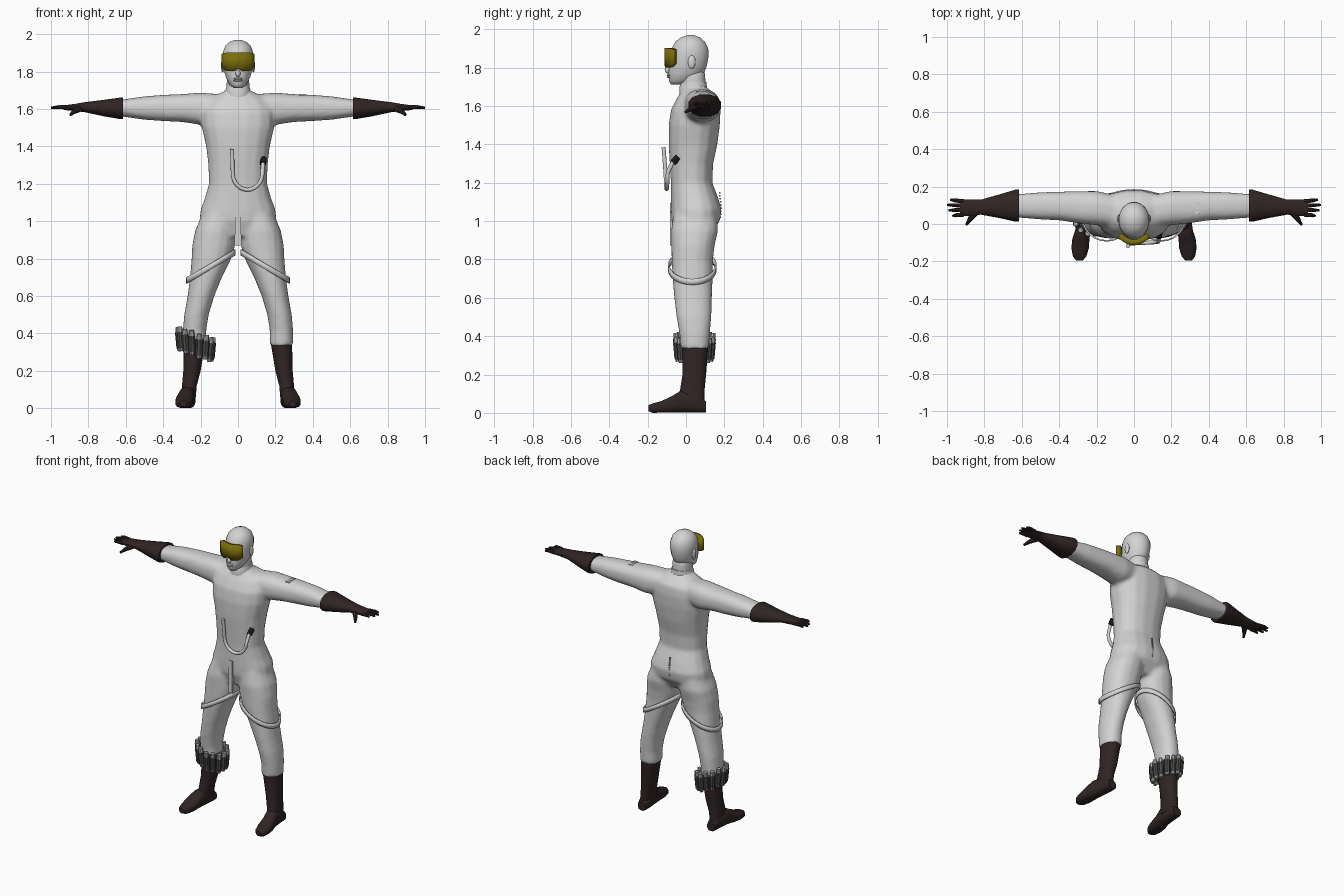
import bpy, bmesh, math
from mathutils import Vector, Matrix

if "Cube" in bpy.data.objects:
    bpy.data.objects.remove(bpy.data.objects["Cube"])


def material(name, r, g, b):
    m = bpy.data.materials.new(name)
    m.use_nodes = True
    m.diffuse_color = (r, g, b, 1)
    m.node_tree.nodes["Principled BSDF"].inputs["Base Color"].default_value = (r, g, b, 1)
    return m


SUIT = material("pale suit grey", .65, .65, .65)
LEATHER = material("dark brown leather", .03, .018, .018)
LENS = material("olive yellow lens", .2, .155, .003)
CANISTER = material("dark canister grey", .07, .07, .065)
CAP = material("cap grey", .4, .4, .4)
RUBBER = material("black rubber", .01, .01, .01)


def finish(name, bm, mat, angle=40):
    """Turn a bmesh into a smooth shaded object with sharp edges kept."""
    bmesh.ops.recalc_face_normals(bm, faces=bm.faces)
    mesh = bpy.data.meshes.new(name)
    bm.to_mesh(mesh)
    bm.free()
    mesh.materials.append(mat)
    mesh.shade_smooth()
    mesh.set_sharp_from_angle(angle=math.radians(angle))
    obj = bpy.data.objects.new(name, mesh)
    bpy.context.scene.collection.objects.link(obj)
    return obj


def loft(bm, axis, rings, side=1, n=16, power=.9):
    """Skin oval rings (station, centre, half width, low, high) along an axis."""
    def soft(v):
        return math.copysign(abs(v) ** power, v)
    loops = []
    for t, c, w, lo, hi in rings:
        loop = []
        for i in range(n):
            a = math.tau * (i + .5) / n
            u = c + w * soft(math.cos(a))
            v = (lo + hi) / 2 + (hi - lo) / 2 * soft(math.sin(a))
            x, y, z = {"x": (t, u, v), "y": (u, t, v), "z": (u, v, t)}[axis]
            loop.append(bm.verts.new((x * side, y, z)))
        loops.append(loop)
    for a, b in zip(loops, loops[1:]):
        for i in range(n):
            j = (i + 1) % n
            bm.faces.new((a[i], a[j], b[j], b[i]))
    bm.faces.new(loops[0])
    bm.faces.new(loops[-1])


def rod(bm, a, b, r1, r2, n=8):
    """Tapered cylinder between two points."""
    a, b = Vector(a), Vector(b)
    turn = (b - a).to_track_quat("Z", "Y").to_matrix().to_4x4()
    bmesh.ops.create_cone(bm, cap_ends=True, segments=n, radius1=r1, radius2=r2,
                          depth=(b - a).length,
                          matrix=Matrix.Translation((a + b) / 2) @ turn)


def ball(bm, centre, size):
    m = Matrix.Translation(centre) @ Matrix.Diagonal((*size, 1))
    bmesh.ops.create_uvsphere(bm, u_segments=12, v_segments=8, radius=1, matrix=m)


def box(name, centre, size, mat):
    bm = bmesh.new()
    m = Matrix.Translation(centre) @ Matrix.Diagonal((*size, 1))
    bmesh.ops.create_cube(bm, size=1, matrix=m)
    return finish(name, bm, mat)


# Suit: torso, neck, arms and legs fused into one skin
TORSO = [(.92, 0, .14, -.05, .12), (1, 0, .208, -.077, .178), (1.06, 0, .203, -.08, .188),
         (1.12, 0, .18, -.08, .17), (1.2, 0, .157, -.08, .138), (1.3, 0, .16, -.086, .143),
         (1.4, 0, .172, -.092, .165), (1.5, 0, .195, -.092, .178), (1.58, 0, .2, -.08, .182),
         (1.64, 0, .175, -.05, .175), (1.675, 0, .12, -.025, .14), (1.7, 0, .06, -.01, .1)]
LEG = [(1.08, .09, .085, -.06, .16), (.95, .12, .11, -.079, .168), (.87, .13, .116, -.077, .15),
       (.8, .142, .107, -.076, .142), (.7, .171, .086, -.071, .14), (.6, .198, .072, -.062, .136),
       (.5, .222, .066, -.05, .133), (.42, .232, .063, -.036, .126), (.335, .232, .064, -.027, .12)]
ARM = [(.1, .07, .085, 1.53, 1.68), (.2, .085, .092, 1.515, 1.688), (.3, .09, .086, 1.53, 1.68),
       (.4, .096, .077, 1.535, 1.676), (.5, .097, .073, 1.542, 1.668), (.66, .097, .06, 1.565, 1.645)]
bm = bmesh.new()
loft(bm, "z", TORSO, power=.85)
loft(bm, "z", [(1.6, 0, .066, -.03, .11), (1.78, 0, .06, -.03, .1)])
for s in (1, -1):
    loft(bm, "z", LEG, s)
    loft(bm, "x", ARM, s, power=.8)
suit = finish("suit", bm, SUIT)
fuse = suit.modifiers.new("fuse", "REMESH")
fuse.mode = "VOXEL"
fuse.voxel_size = .012
fuse.use_smooth_shade = True
relax = suit.modifiers.new("relax", "SMOOTH")
relax.factor = .5
relax.iterations = 4

# Collar
bm = bmesh.new()
loft(bm, "z", [(1.665, 0, .07, -.036, .114), (1.7, 0, .067, -.036, .11), (1.725, 0, .062, -.025, .108)])
finish("collar", bm, SUIT)

# Head with nose, lips and ears
HEAD = [(1.712, 0, .022, -.078, -.02), (1.73, 0, .046, -.09, .05), (1.77, 0, .066, -.092, .095),
        (1.81, 0, .077, -.088, .11), (1.86, 0, .083, -.08, .119), (1.9, 0, .082, -.076, .117),
        (1.935, 0, .07, -.057, .1), (1.958, 0, .046, -.027, .073), (1.97, 0, .015, .01, .04)]
bm = bmesh.new()
loft(bm, "z", HEAD, n=20, power=1)
finish("head", bm, SUIT, 60)
bm = bmesh.new()
ball(bm, (0, -.095, 1.79), (.013, .016, .02))
finish("nose", bm, SUIT)
bm = bmesh.new()
for z in (1.752, 1.762):
    ball(bm, (0, -.09, z), (.024, .01, .006))
finish("lips", bm, SUIT)
bm = bmesh.new()
for s in (1, -1):
    ball(bm, (s * .082, .03, 1.83), (.009, .02, .035))
finish("ears", bm, SUIT)

# Goggles: curved visor with a nose notch and trimmed corners
bm = bmesh.new()
rows = []
for k in range(13):
    u = k / 6 - 1
    x, y = u * .088, -.113 + .042 * u * u
    low = 1.802 + .016 * max(0, 1 - abs(u) * 3) + .02 * u ** 6
    high = 1.902 - .008 * u ** 6
    rows.append([bm.verts.new((x, y, z)) for z in (low, (low + high) / 2, high)])
for a, b in zip(rows, rows[1:]):
    for j in range(2):
        bm.faces.new((a[j], b[j], b[j + 1], a[j + 1]))
for f in bm.faces:
    f.normal_update()
goggles = finish("goggles", bm, LENS)
thick = goggles.modifiers.new("thickness", "SOLIDIFY")
thick.thickness = .03
thick.offset = -1 if goggles.data.polygons[0].normal.y < 0 else 1

# Gloves and boots
CUFF = [(.615, .098, .088, 1.545, 1.662), (.635, .098, .088, 1.545, 1.662), (.72, .095, .065, 1.56, 1.65),
        (.82, .09, .041, 1.582, 1.637), (.87, .088, .045, 1.588, 1.628), (.93, .086, .046, 1.594, 1.62)]
SHAFT = [(.35, .232, .058, -.022, .117), (.2, .246, .047, -.019, .106),
         (.12, .26, .04, -.032, .098), (.05, .266, .04, -.05, .098)]
FOOT = [(.105, .264, .03, 0, .06), (.06, .265, .039, 0, .1), (-.03, .273, .042, 0, .115),
        (-.08, .284, .047, 0, .085), (-.13, .288, .048, 0, .062), (-.175, .291, .036, 0, .05),
        (-.195, .292, .018, .008, .04)]
for side, s in (("left", 1), ("right", -1)):
    bm = bmesh.new()
    loft(bm, "x", CUFF, s, n=12)
    finish(side + "_glove", bm, LEATHER)
    bm = bmesh.new()
    for tip, y in ((.97, .042), (.992, .073), (1, .102), (.982, .13)):
        root = .086 + (y - .086) * .8
        mid = (s * .955, (root + y) / 2, 1.611)
        rod(bm, (s * .91, root, 1.608), mid, .012, .0105)
        rod(bm, mid, (s * tip, y, 1.606), .0105, .006)
    rod(bm, (s * .845, .065, 1.603), (s * .878, .025, 1.585), .019, .013)
    rod(bm, (s * .876, .027, 1.586), (s * .896, -.004, 1.568), .013, .007)
    finish(side + "_fingers", bm, LEATHER)
    bm = bmesh.new()
    loft(bm, "z", SHAFT, s)
    loft(bm, "y", FOOT, s, n=12, power=.75)
    finish(side + "_boot", bm, LEATHER)

    # Slanted thigh strap
    bm = bmesh.new()
    loops = []
    for i in range(24):
        a = math.tau * i / 24
        x, y = .146 + .125 * math.cos(a), .033 + .119 * math.sin(a)
        z = .758 - .075 * math.cos(a)
        loops.append([bm.verts.new((s * x, y, z + h)) for h in (-.016, .016)])
    for i in range(24):
        a, b = loops[i], loops[(i + 1) % 24]
        bm.faces.new((a[0], b[0], b[1], a[1]))
    strap = finish(side + "_thigh_strap", bm, SUIT)
    strap.modifiers.new("thickness", "SOLIDIFY").thickness = .008


# Breathing hose: straight drop, half loop, rise to a valve
def hose_point(t):
    if t < .35:
        k = t / .35
        return Vector((-.032 + .004 * k, -.117 + .01 * k, 1.385 - .13 * k))
    if t < .8:
        a = math.pi * (t - .35) / .45
        return Vector((.051 - .079 * math.cos(a), -.107 + .012 * a / math.pi, 1.255 - .087 * math.sin(a)))
    k = (t - .8) / .2
    return Vector((.13 + .004 * k, -.095 + .03 * k, 1.255 + .06 * k))


path = bpy.data.curves.new("hose_path", "CURVE")
path.dimensions = "3D"
path.bevel_depth = .011
path.bevel_resolution = 2
path.use_fill_caps = True
line = path.splines.new("POLY")
line.points.add(28)
for i, p in enumerate(line.points):
    p.co = (*hose_point(i / 28), 1)
hose = bpy.data.objects.new("hose", path)
bpy.context.scene.collection.objects.link(hose)
path.materials.append(SUIT)
bm = bmesh.new()
rod(bm, (.134, -.068, 1.305), (.136, -.04, 1.335), .017, .017, 10)
finish("hose_valve", bm, RUBBER)

# Canister belt around the right ankle
bodies, caps = bmesh.new(), bmesh.new()
count = 14
for i in range(count):
    a = math.tau * i / count
    d = Vector((math.cos(a), math.sin(a), 0))
    base = Vector((-.227 + .082 * d.x, .044 + .087 * d.y, .28 - .06 * d.x * .5 - .006 * (i % 2)))
    up = Vector((.012 * d.x, .012 * d.y, .13))
    rod(bodies, base + up * .12, base + up * .78, .0185, .0185)
    rod(caps, base, base + up * .14, .012, .0165)
    rod(caps, base + up * .76, base + up, .0165, .013)
finish("canisters", bodies, CANISTER)
finish("canister_caps", caps, CAP)
bm = bmesh.new()
loft(bm, "z", [(.31, -.227, .077, -.036, .124), (.37, -.227, .081, -.04, .128)])
finish("canister_belt", bm, CANISTER)

# Fly flap, back zip and sleeve buckle
box("fly_flap", (0, -.074, .985), (.03, .02, .22), SUIT)
box("crotch_panel", (0, -.02, .9), (.036, .12, .06), SUIT)
for i in range(9):
    box("zip_tooth", (0, .183 - .0015 * abs(i - 3), 1.02 + .016 * i), (.008, .008, .008), CAP)
for y in (.06, .085, .11):
    box("sleeve_buckle", (.34, y, 1.672), (.03, .014, .014), SUIT)
